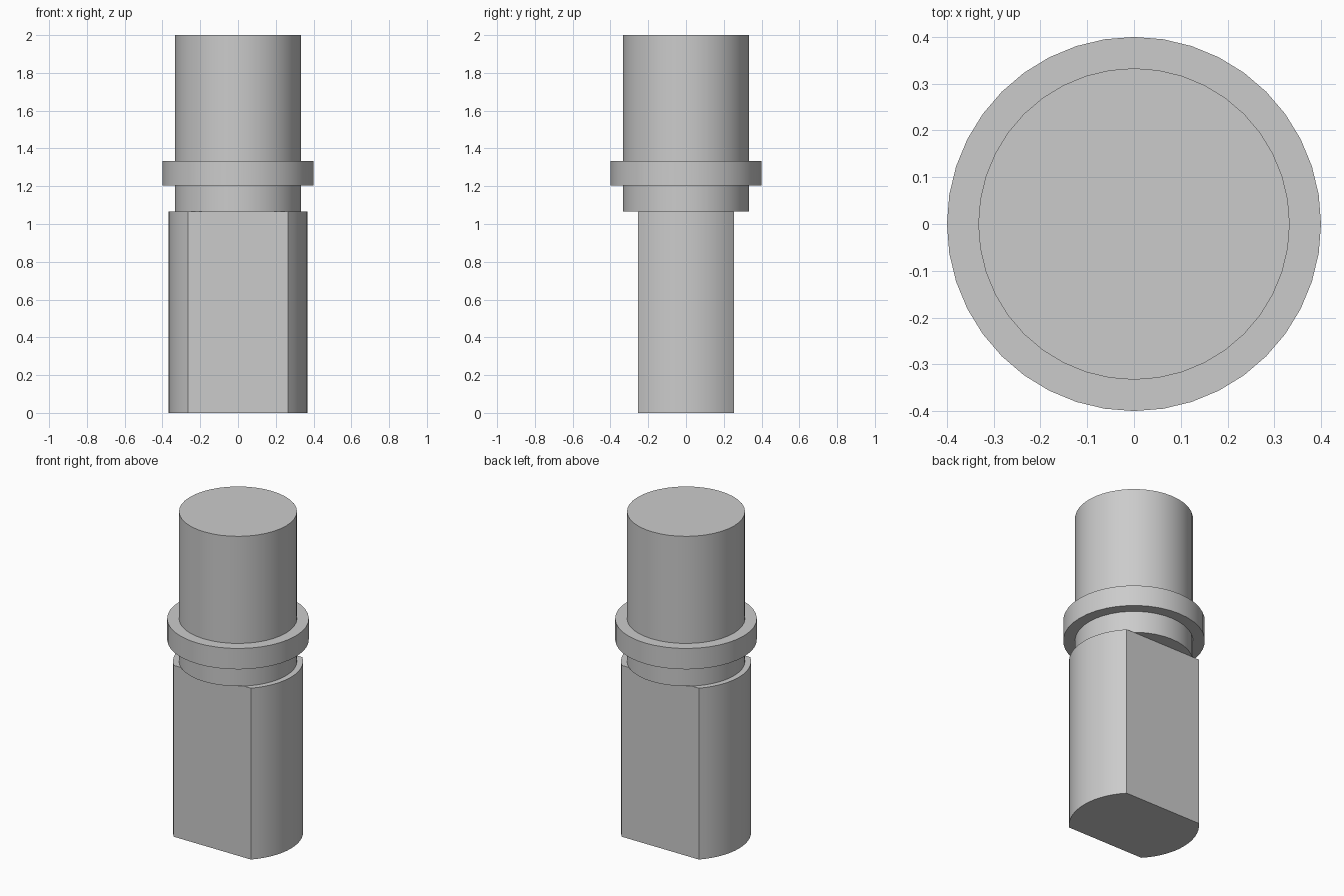
import bpy, bmesh
from math import sin, cos, pi, asin

if "Cube" in bpy.data.objects:
    bpy.data.objects.remove(bpy.data.objects["Cube"])

grey = bpy.data.materials.new("plain grey")
grey.use_nodes = True
GREY = (0.6, 0.6, 0.6, 1)
grey.diffuse_color = GREY
grey.node_tree.nodes["Principled BSDF"].inputs["Base Color"].default_value = GREY

SIDES = 40


def circle(radius):
    return [(radius * cos(2 * pi * i / SIDES), radius * sin(2 * pi * i / SIDES)) for i in range(SIDES)]


def flat_sided(radius, half_depth, steps=14):
    """Circle cut by two flats facing front and back."""
    limit = asin(half_depth / radius)
    arc = [-limit + 2 * limit * i / steps for i in range(steps + 1)]
    return [(radius * cos(a + turn), radius * sin(a + turn)) for turn in (0, pi) for a in arc]


def stack(name, sections):
    """Join outlines of equal length at rising heights, capped at both ends."""
    bm = bmesh.new()
    rings = [[bm.verts.new((x, y, z)) for x, y in outline] for outline, z in sections]
    n = len(rings[0])
    for low, high in zip(rings, rings[1:]):
        for i in range(n):
            j = (i + 1) % n
            bm.faces.new((low[i], low[j], high[j], high[i]))
    bm.faces.new(rings[0][::-1])
    bm.faces.new(rings[-1])
    mesh = bpy.data.meshes.new(name)
    bm.to_mesh(mesh)
    bm.free()
    mesh.materials.append(grey)
    obj = bpy.data.objects.new(name, mesh)
    bpy.context.collection.objects.link(obj)
    bpy.ops.object.select_all(action='DESELECT')
    obj.select_set(True)
    bpy.context.view_layer.objects.active = obj
    bpy.ops.object.shade_smooth_by_angle(angle=pi / 6)
    return obj


# Lower body with two flats
body = flat_sided(0.367, 0.253)
stack("lower_body", [(body, 0), (body, 1.067)])

# Round shaft with a collar, turned as one piece
shaft, collar = circle(0.333), circle(0.4)
stack("shaft_with_collar", [(shaft, 1.067), (shaft, 1.203), (collar, 1.203),
                            (collar, 1.333), (shaft, 1.333), (shaft, 2)])
